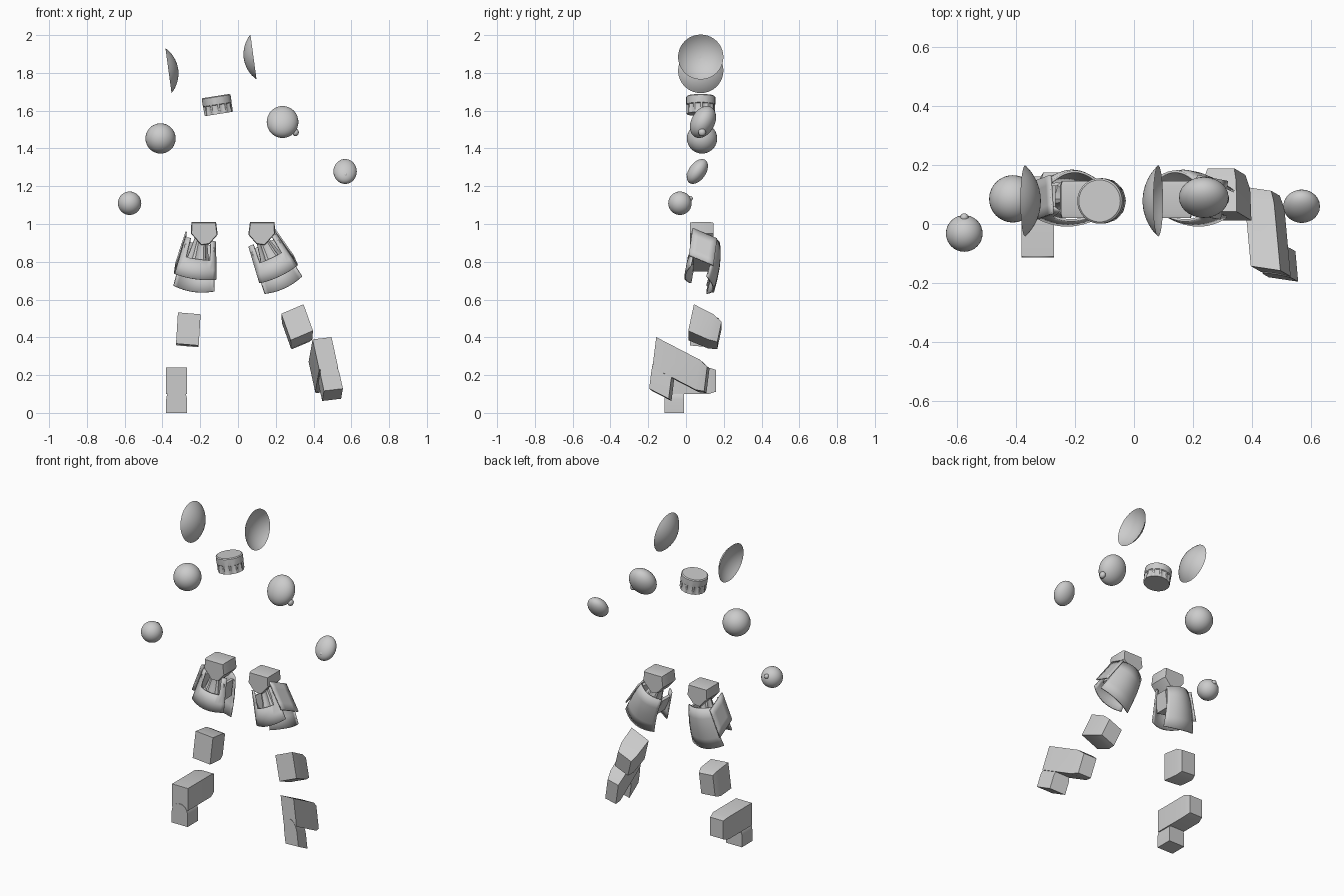
import bpy, bmesh, math
from mathutils import Matrix, Vector

if "Cube" in bpy.data.objects:
    bpy.data.objects.remove(bpy.data.objects["Cube"])


def axes(o, w, b, u):
    """Matrix from origin plus width, depth and up vectors (may be sheared)."""
    return Matrix([(w[i], b[i], u[i], o[i]) for i in range(3)] + [(0, 0, 0, 1)])


def finish(name, bm, M=Matrix(), angle=35, thick=0):
    bmesh.ops.transform(bm, matrix=M, verts=bm.verts)
    bmesh.ops.remove_doubles(bm, verts=bm.verts, dist=1e-5)
    bmesh.ops.recalc_face_normals(bm, faces=bm.faces)
    me = bpy.data.meshes.new(name)
    bm.to_mesh(me)
    bm.free()
    ob = bpy.data.objects.new(name, me)
    bpy.context.collection.objects.link(ob)
    if thick:
        s = ob.modifiers.new("thickness", 'SOLIDIFY')
        s.thickness, s.offset = thick, 0
    bpy.ops.object.select_all(action='DESELECT')
    ob.select_set(True)
    bpy.context.view_layer.objects.active = ob
    bpy.ops.object.shade_smooth_by_angle(angle=math.radians(angle))
    return ob


def loft(name, sections, M=Matrix(), caps=True, angle=35):
    """Skin closed loops of points."""
    bm = bmesh.new()
    rows = [[bm.verts.new(p) for p in s] for s in sections]
    n = len(rows[0])
    for a, b in zip(rows, rows[1:]):
        for i in range(n):
            bm.faces.new((a[i], a[(i + 1) % n], b[(i + 1) % n], b[i]))
    if caps:
        bm.faces.new(rows[0])
        bm.faces.new(rows[-1])
    return finish(name, bm, M, angle)


def prism(name, profile, stations, M=Matrix(), angle=35):
    """x-z profile carried along y; stations are (y, scale about centre z=.5)."""
    return loft(name, [[(x * s, y, .5 + (z - .5) * s) for x, z in profile]
                       for y, s in stations], M, True, angle)


def ring(r, z, n=32, cx=0, cy=0, wob=0):
    return [(cx + (r - wob * (i // 2 % 2)) * math.cos(2 * math.pi * i / n),
             cy + (r - wob * (i // 2 % 2)) * math.sin(2 * math.pi * i / n), z) for i in range(n)]


def ball(name, c, radii, tilt=0):
    bm = bmesh.new()
    bmesh.ops.create_uvsphere(bm, u_segments=32, v_segments=18, radius=1)
    M = Matrix.Translation(c) @ Matrix.Rotation(math.radians(tilt), 4, 'X') @ Matrix.Diagonal((*radii, 1))
    return finish(name, bm, M, 60)


def sheet(name, f, M, nu=12, nv=4, skip=None):
    """Curved plate from f(u, v), u in -1..1, v in 0..1, with optional notch."""
    bm = bmesh.new()
    g = [[bm.verts.new(f(-1 + 2 * i / nu, j / nv)) for i in range(nu + 1)] for j in range(nv + 1)]
    for j in range(nv):
        for i in range(nu):
            if skip and skip(-1 + (2 * i + 1) / nu, (j + .5) / nv):
                continue
            bm.faces.new((g[j][i], g[j][i + 1], g[j + 1][i + 1], g[j + 1][i]))
    for v in [v for v in bm.verts if not v.link_faces]:
        bm.verts.remove(v)
    return finish(name, bm, M, 35, .008)


# Ear domes: open shallow caps, bulging toward each other
def ear_dome(name, c, direction, r=.12, h=.052):
    R = (r * r + h * h) / (2 * h)
    amax = math.asin(r / R)
    secs = []
    for k in range(9):
        a = max(amax * (1 - k / 8), .002)
        secs.append(ring(R * math.sin(a), R * math.cos(a) - (R - h), 40))
    q = Vector(direction).to_track_quat('Z', 'Y').to_matrix().to_4x4()
    loft(name, secs, Matrix.Translation(c) @ q, False, 60)


ear_dome("left_ear_dome", (-.368, .078, 1.812), (.99, 0, .135))
ear_dome("right_ear_dome", (.082, .078, 1.884), (-.99, 0, -.135))

# Ribbed neck cap
loft("neck_cap", [ring(.074, -.048, 48), ring(.076, -.04, 48, wob=.006), ring(.076, 0, 48, wob=.006),
                  ring(.077, .003, 48), ring(.077, .043, 48), ring(.071, .048, 48)],
     Matrix.Translation((-.109, .078, 1.63)) @ Matrix.Rotation(math.radians(-9), 4, 'Y'), True, 30)

# Shoulders and elbows with small nubs
ball("left_shoulder", (-.41, .085, 1.453), (.08, .08, .08))
ball("right_shoulder", (.236, .09, 1.54), (.084, .062, .09), -28)
ball("right_shoulder_nub", (.305, .085, 1.485), (.017, .02, .02))
ball("left_elbow", (-.574, -.032, 1.11), (.062, .062, .062))
ball("left_elbow_nub", (-.574, .022, 1.135), (.014, .014, .014))
ball("right_elbow", (.567, .06, 1.278), (.062, .045, .074), -35)
ball("right_elbow_nub", (.57, .015, 1.262), (.012, .012, .012))


# Thighs: hip block, flared core, bracket, and three armour plates
def thigh(side, s, origin, deg, hip_x):
    M = Matrix.Translation(origin) @ Matrix.Rotation(math.radians(deg), 4, 'Y')
    hip = [(-.5, .45), (-.44, 1), (.46, 1), (.48, .5), (.1, -.02), (-.2, .03)]
    prism(side + "_hip_block", [(x * s, z) for x, z in hip], [(0, .94), (.12, 1), (.88, 1), (1, .94)],
          axes((hip_x, .02, .89), (.145, 0, 0), (0, .125, 0), (0, 0, .12)))
    loft(side + "_thigh_core", [ring(.066, .075, 24, cy=.085, wob=.01), ring(.052, .12, 24, cy=.085, wob=.01),
                                ring(.034, .2, 24, cy=.085, wob=.008), ring(.034, .25, 24, cy=.085)], M, True, 25)
    prism(side + "_thigh_bracket", [(-.5, 1), (-.5, 0), (.5, 0), (.5, 1), (.4, 1), (.4, .2), (-.4, .2), (-.4, 1)],
          [(0, 1), (1, 1)], M @ axes((0, .04, .055), (.16, 0, 0), (0, .09, 0), (0, 0, .11)))
    sheet(side + "_front_thigh_plate",
          lambda u, v: (u * (.11 - .03 * v), -.005 + .035 * v + .03 * u * u, .2 * v - .012 * (1 - u * u) * (1 - v)),
          M, skip=lambda u, v: abs(u) < .66 and v > .5)
    sheet(side + "_back_thigh_plate",
          lambda u, v: (u * (.108 - .03 * v), .145 + .035 * math.sin(v * 2) - .035 * u * u,
                        -.062 + .24 * v - .018 * (1 - u * u) * (1 - v)), M)
    sheet(side + "_outer_thigh_plate",
          lambda u, v: (s * (.112 - .03 * v), .1 + .065 * u - .02 * (1 - v), .03 + .17 * v - .03 * u),
          M, nu=4)


thigh("left", -1, (-.225, 0, .72), 8, -.18)
thigh("right", 1, (.214, 0, .733), -25, .127)

# Knees: sheared blocks narrowing at the back
square = [(-.5, 0), (.5, 0), (.5, 1), (-.5, 1)]
prism("left_knee", square, [(0, 1), (.75, .98), (1, .8)],
      axes((-.268, .02, .362), (.12, 0, -.01), (0, .14, -.015), (.01, .015, .165)))
prism("right_knee", square, [(0, 1), (.7, .95), (1, .76)],
      axes((.338, .012, .41), (.118, 0, .05), (0, .15, -.07), (-.05, .03, .14)))

# Lower legs: long block with an arched foot under its front
arch = [(-.5, -.714), (.5, -.714)] + [
    (.5 * math.cos(math.pi * i / 12), -.2 + .42 * math.sin(math.pi * i / 12)) for i in range(13)]
for side, M in (("left", axes((-.325, -.11, .1), (.11, 0, 0), (0, .27, 0), (0, 0, .14))),
                ("right", axes((.48, -.17, .235), (.1, -.015, .012), (-.025, .27, -.14), (-.035, .02, .16)))):
    prism(side + "_lower_leg", square, [(0, 1), (.85, 1), (1, .82)], M)
    prism(side + "_foot", arch, [(-.012, 1), (.37, 1)], M)
